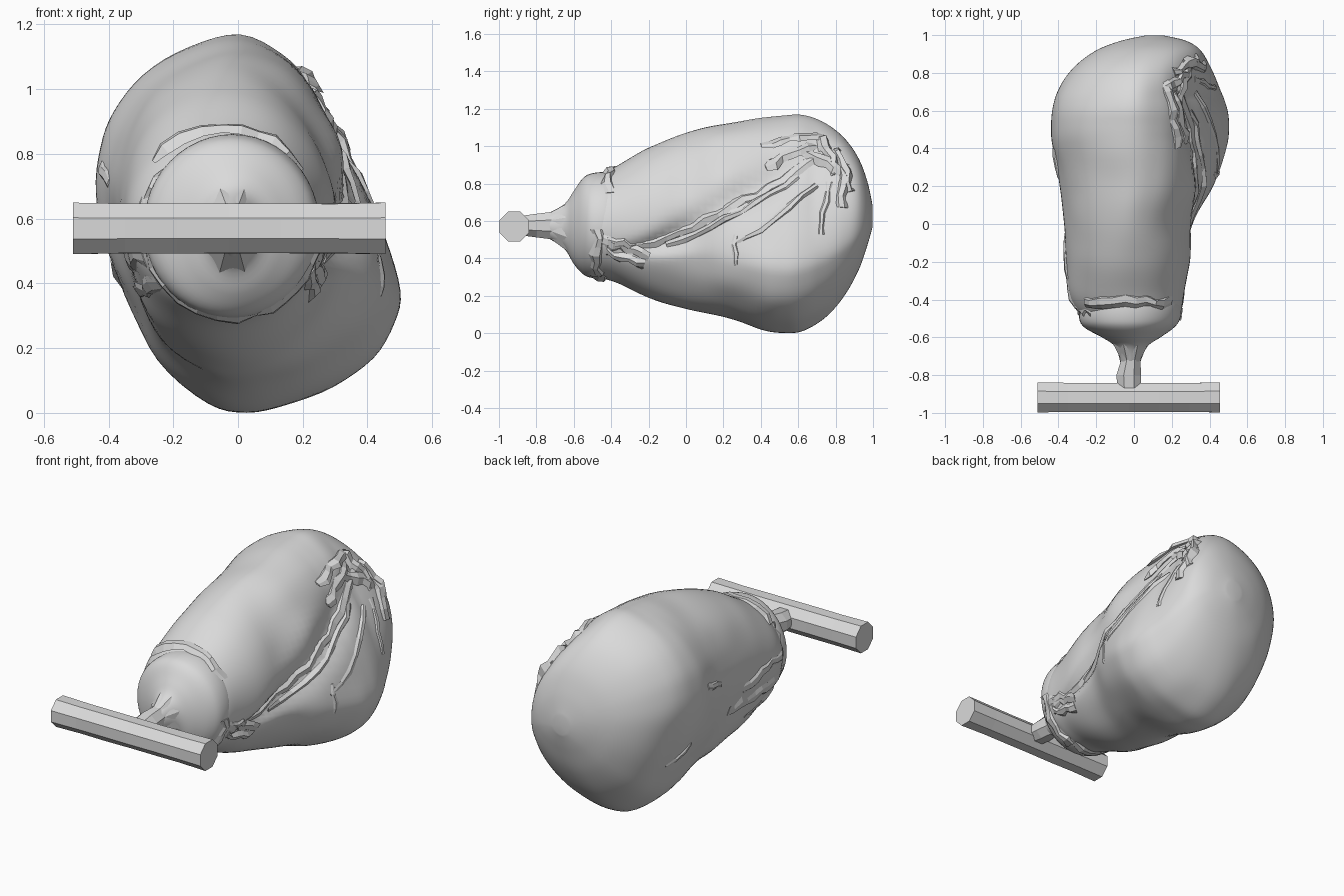
import bpy, bmesh, math, random
from mathutils import Vector, noise

if "Cube" in bpy.data.objects:
    bpy.data.objects.remove(bpy.data.objects["Cube"])

random.seed(4)
grey = bpy.data.materials.new("plain grey")
grey.diffuse_color = (0.7, 0.7, 0.7, 1)
grey.use_nodes = True
grey.node_tree.nodes["Principled BSDF"].inputs["Base Color"].default_value = grey.diffuse_color


def spline(pts, s, closed=False):
    """Smooth curve through tuples; s counts in points."""
    n = len(pts)
    i = math.floor(s) if closed else min(max(int(s), 0), n - 2)
    f = s - i
    pick = (lambda k: Vector(pts[k % n])) if closed else (lambda k: Vector(pts[min(max(k, 0), n - 1)]))
    a, b, c, d = (pick(i + k) for k in (-1, 0, 1, 2))
    return b + 0.5 * f * ((c - a) + f * ((2 * a - 5 * b + 4 * c - d) + f * (3 * (b - c) + d - a)))


def row_at(rows, y):
    for i in range(len(rows) - 1):
        if y <= rows[i + 1][0]:
            return max(0, i + (y - rows[i][0]) / (rows[i + 1][0] - rows[i][0]))
    return len(rows) - 1


def finish(name, bm, smooth):
    bmesh.ops.recalc_face_normals(bm, faces=bm.faces)
    me = bpy.data.meshes.new(name)
    bm.to_mesh(me)
    bm.free()
    me.materials.append(grey)
    for p in me.polygons:
        p.use_smooth = smooth
    ob = bpy.data.objects.new(name, me)
    bpy.context.collection.objects.link(ob)
    return ob


def loft(name, point, n_rows, n_cols, s_max, t_max, smooth=True):
    bm = bmesh.new()
    rings = [[bm.verts.new(point(s_max * i / (n_rows - 1), t_max * j / n_cols))
              for j in range(n_cols)] for i in range(n_rows)]
    for a, b in zip(rings, rings[1:]):
        for j in range(n_cols):
            k = (j + 1) % n_cols
            bm.faces.new((a[j], a[k], b[k], b[j]))
    for ring in (rings[0], rings[-1]):
        mid = sum((v.co for v in ring), Vector()) / n_cols
        hub = bm.verts.new(mid)
        for j in range(n_cols):
            bm.faces.new((ring[j], ring[(j + 1) % n_cols], hub))
    return finish(name, bm, smooth)


# Lopsided body outline (x, z), clockwise from the top
outline = [(.01, 1.165), (.14, 1.105), (.23, 1.01), (.3, .87), (.38, .72), (.46, .54), (.505, .38),
           (.485, .28), (.42, .17), (.3, .08), (.16, .025), (.03, 0), (-.09, .03), (-.25, .16),
           (-.33, .32), (-.4, .5), (-.44, .68), (-.425, .82), (-.38, .93), (-.29, 1.04), (-.15, 1.125)]
unit = [((x - .0325) / .4725, z / .5825 - 1) for x, z in outline]
N = len(unit)

# Body stations: y, left, right, bottom, top
body_rows = [(-.5, -.26, .23, .32, .82), (-.45, -.31, .255, .295, .85), (-.36, -.345, .27, .265, .9),
             (-.2, -.36, .3, .19, .99), (0, -.37, .33, .13, 1.07), (.2, -.39, .43, .085, 1.12),
             (.4, -.43, .49, .02, 1.15), (.52, -.44, .5, 0, 1.165), (.62, -.43, .49, .01, 1.165),
             (.74, -.385, .45, .08, 1.125), (.84, -.31, .41, .19, 1.05), (.92, -.2, .36, .33, .94),
             (.97, -.07, .28, .47, .81), (.998, .06, .16, .57, .68)]
# Rounded front end stations
head_rows = [(-.74, -.07, .03, .51, .64), (-.65, -.1, .07, .45, .69), (-.6, -.17, .14, .37, .76),
             (-.55, -.26, .21, .315, .83), (-.5, -.29, .245, .295, .855), (-.42, -.28, .25, .295, .86),
             (-.34, -.24, .22, .32, .84)]


def place(row, u, w):
    y, l, r, b, t = row
    return Vector(((l + r) / 2 + u * (r - l) / 2, y, (b + t) / 2 + w * (t - b) / 2))


def body_point(s, t):
    row = spline(body_rows, s)
    u, w = spline(unit, t, True)
    y = row[0]
    # rounder toward the narrow front and the back end
    k = max(0, min(.9, (.45 - y) * 1.6), min(.75, (y - .68) * 3))
    a = math.atan2(u, w)
    u, w = u + (math.sin(a) - u) * k, w + (math.cos(a) - w) * k
    p = place(row, u, w)
    # crease between the two lobes, on the right side and faintly on the left
    fade = max(0, min(1, (y + .4) * 4, (.85 - y) * 4))
    dip = .055 * math.exp(-((t - 2.2 - (.75 - y) * 4.0) / .6) ** 2) * min(1, max(.3, (.8 - y) * 2))
    dip += .012 * math.exp(-((t - 14.5) / .7) ** 2) * max(0, min(1, (.3 - y) * 3))
    out = (p - place(row, 0, 0)).normalized()
    return p - out * (dip * fade + .008 * noise.noise(p * 5) * fade)


def head_point(s, t):
    a = 2 * math.pi * t / N
    return place(spline(head_rows, s), math.sin(a), math.cos(a))


loft("body", body_point, 70, 84, len(body_rows) - 1, N)
loft("front_bulb", head_point, 30, 48, len(head_rows) - 1, N)


# Ragged folds lying on a surface, from (y, t) to (y, t)
def fold(name, point, rows, start, end, width, height, steps):
    bm = bmesh.new()
    (y0, t0), (y1, t1) = start, end
    pts = []
    for i in range(steps + 1):
        f = i / steps
        y, t = y0 + (y1 - y0) * f, t0 + (t1 - t0) * f
        s = row_at(rows, y)
        p = point(s, t)
        mid = place(spline(rows, s), 0, 0)
        pts.append((p, (p - mid).normalized()))
    bars = []
    for i, (p, out) in enumerate(pts):
        along = (pts[min(i + 1, steps)][0] - pts[max(i - 1, 0)][0]).normalized()
        side = along.cross(out).normalized()
        wid = width * random.uniform(.7, 1.2)
        h = height * random.uniform(.4, 1.1) * (1 if 0 < i < steps else .3)
        shift = side * width * random.uniform(-.4, .4)
        bars.append([bm.verts.new(p + shift + side * wid * a + out * h * b)
                     for a, b in ((-1, -.4), (-.45, 1), (.45, .8), (1, -.4))])
    for a, b in zip(bars, bars[1:]):
        for j in range(4):
            k = (j + 1) % 4
            bm.faces.new((a[j], a[k], b[k], b[j]))
    bm.faces.new(bars[0])
    bm.faces.new(bars[-1])
    finish(name, bm, False)


body_folds = [
    # along the right crease
    ((-.3, 6.4), (.78, 2.2), .035, .022, 16), ((-.1, 6.0), (.6, 3.2), .025, .02, 9),
    ((.7, 3.6), (.24, 5.6), .022, .018, 6), ((.76, 3.5), (.72, 5.2), .02, .016, 5),
    ((.26, 5.2), (.26, 6.6), .018, .015, 4),
    # crumpled cluster at the upper right rear
    ((.4, 2.0), (.75, 1.4), .035, .02, 7), ((.42, 2.8), (.7, 2.0), .035, .025, 6),
    ((.72, 1.4), (.8, 3.2), .035, .035, 6), ((.8, 2.0), (.88, 3.8), .032, .04, 6),
    ((.85, 2.6), (.82, 4.4), .03, .035, 5), ((.6, 2.2), (.84, 3.0), .035, .03, 6),
    # front right and left crumples
    ((-.42, 6.0), (-.2, 7.0), .035, .02, 6), ((-.42, 7.2), (-.22, 7.5), .03, .02, 5),
    ((-.45, 5.6), (-.25, 6.2), .03, .015, 5),
    ((-.45, 14.6), (.1, 14.6), .04, .015, 9), ((-.45, 16), (-.02, 15.2), .035, .015, 8),
    ((-.45, 13.6), (-.1, 13.9), .03, .012, 6),
    ((.24, 16.2), (.4, 16.6), .02, .012, 3), ((.5, 14.8), (.66, 14.2), .018, .015, 3),
    # flap over the notch behind the bulb
    ((-.4, 18.5), (-.4, 24.2), .035, .03, 9)]
for f in body_folds:
    fold("surface_fold", body_point, body_rows, *f)
for a, b in (((-.47, 5.5), (-.47, 9.5)), ((-.46, 9.5), (-.47, 15)), ((-.45, 15), (-.45, 18))):
    fold("front_rim_fold", head_point, head_rows, a, b, .035, .018, 7)

# Faceted neck joining the bulb to the bar
neck_rows = [(-.87, -.09, .04, .52, .63), (-.8, -.095, .04, .51, .64), (-.72, -.07, .035, .5, .65),
             (-.63, -.115, .08, .43, .7)]


def neck_point(s, t):
    a = 2 * math.pi * (t + .5) / 8
    return place(neck_rows[round(s)], math.sin(a) * 1.05, math.cos(a) * 1.05)


loft("neck", neck_point, 4, 8, 3, 8, False)


# Eight-sided crossbar, slightly uneven along its length
def bar_point(s, t):
    x = -.51 + .965 * s / 6
    a = 2 * math.pi * (t + .5) / 8
    r = .086 if s in (0, 6) else .083 + .003 * noise.noise((x * 9, t, 0))
    return Vector((x, -.918 + r * math.cos(a), .57 + r * math.sin(a)))


loft("crossbar", bar_point, 7, 8, 6, 8, False)
